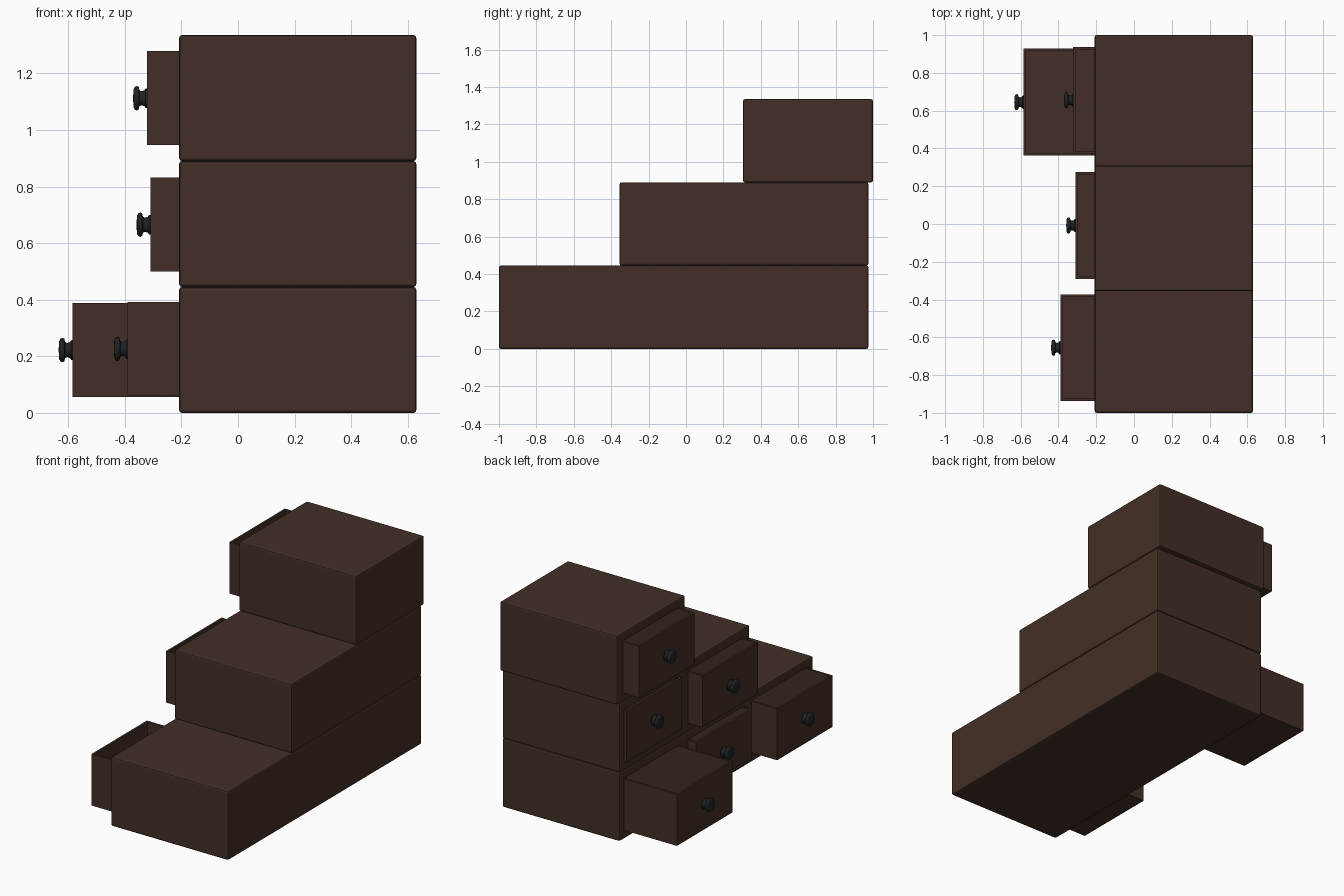
import bpy, bmesh, math
from mathutils import Matrix, Vector

if "Cube" in bpy.data.objects:
    bpy.data.objects.remove(bpy.data.objects["Cube"])


def material(name, rgb):
    m = bpy.data.materials.new(name)
    m.diffuse_color = (*rgb, 1)
    m.use_nodes = True
    m.node_tree.nodes["Principled BSDF"].inputs["Base Color"].default_value = m.diffuse_color
    return m


WOOD = material("dark_brown_wood", (0.055, 0.028, 0.019))
IRON = material("black_metal", (0.014, 0.016, 0.018))


def add_object(name, bm, mat):
    me = bpy.data.meshes.new(name)
    bm.to_mesh(me)
    bm.free()
    ob = bpy.data.objects.new(name, me)
    bpy.context.collection.objects.link(ob)
    me.materials.append(mat)
    return ob


def box_bm(x0, x1, y0, y1, z0, z1):
    bm = bmesh.new()
    c = Vector(((x0 + x1) / 2, (y0 + y1) / 2, (z0 + z1) / 2))
    bmesh.ops.create_cube(bm, size=1, matrix=Matrix.Translation(c)
                          @ Matrix.Diagonal((x1 - x0, y1 - y0, z1 - z0, 1)))
    return bm


def smooth(ob, angle):
    bpy.ops.object.select_all(action='DESELECT')
    ob.select_set(True)
    bpy.context.view_layer.objects.active = ob
    bpy.ops.object.shade_smooth_by_angle(angle=math.radians(angle))


FRONT, BACK, ROW = -0.208, 0.63, 0.445
WALL, GAP = 0.013, 0.003


def cabinet(name, y0, y1, row):
    bm = box_bm(FRONT, BACK, y0, y1, row * ROW, (row + 1) * ROW)
    bmesh.ops.bevel(bm, geom=bm.edges[:], offset=0.01, segments=2,
                    profile=0.5, affect='EDGES')
    return add_object(name, bm, WOOD)


def drawer(name, cab, x, y, z):
    """Open tray whose face is at x, with its recess cut into the cabinet."""
    hy, hz = 0.283, 0.166
    bm = box_bm(x, x + 0.76, y - hy, y + hy, z - hz, z + hz)
    bm.normal_update()
    top = [f for f in bm.faces if f.normal.z > 0.9]
    bmesh.ops.inset_region(bm, faces=top, thickness=WALL)
    bmesh.ops.translate(bm, verts=top[0].verts[:], vec=(0, 0, -2 * hz + 0.02))
    # the inset rim is extruded down by moving its floor: make the walls upright
    bm.free()
    bm = box_bm(x, x + 0.76, y - hy, y + hy, z - hz, z + hz)
    tray = add_object(name, bm, WOOD)
    inner = add_object(name + "_hollow_cutter",
                       box_bm(x + WALL, x + 0.76 - WALL, y - hy + WALL, y + hy - WALL,
                              z - hz + WALL, z + hz + 0.1), WOOD)
    recess = add_object(name + "_recess_cutter",
                        box_bm(FRONT - 0.1, BACK - 0.03, y - hy - GAP, y + hy + GAP,
                               z - hz - GAP, z + hz + GAP), WOOD)
    for target, cutter in ((tray, inner), (cab, recess)):
        mod = target.modifiers.new("cut", 'BOOLEAN')
        mod.operation, mod.object, mod.solver = 'DIFFERENCE', cutter, 'EXACT'
        cutter.hide_render = True
        cutter.hide_set(True)
    # turned knob: radius, distance out from the drawer face
    profile = [(0.035, -0.002), (0.035, 0.004), (0.028, 0.009), (0.025, 0.018),
               (0.028, 0.026), (0.040, 0.029), (0.043, 0.034), (0.041, 0.042),
               (0.032, 0.047), (0.0, 0.049)]
    kb = bmesh.new()
    vs = [kb.verts.new((x - d, y + r, z)) for r, d in profile]
    es = [kb.edges.new(p) for p in zip(vs, vs[1:])]
    bmesh.ops.spin(kb, geom=vs + es, cent=(x, y, z), axis=(1, 0, 0),
                   angle=2 * math.pi, steps=24)
    bmesh.ops.remove_doubles(kb, verts=kb.verts[:], dist=1e-5)
    bmesh.ops.recalc_face_normals(kb, faces=kb.faces[:])
    smooth(add_object(name + "_knob", kb, IRON), 50)


# stepped cabinet, one long box per row
bottom = cabinet("bottom_cabinet", -1.0, 0.975, 0)
middle = cabinet("middle_cabinet", -0.355, 0.975, 1)
top = cabinet("top_cabinet", 0.305, 1.0, 2)

# drawers, each pulled out a different amount
drawer("bottom_drawer_front", bottom, -0.39, -0.655, 0.226)
drawer("bottom_drawer_centre", bottom, -0.265, -0.008, 0.222)
drawer("bottom_drawer_back", bottom, -0.585, 0.645, 0.222)
drawer("middle_drawer_centre", middle, -0.31, -0.008, 0.665)
drawer("middle_drawer_back", middle, -0.225, 0.645, 0.665)
drawer("top_drawer", top, -0.322, 0.655, 1.112)
